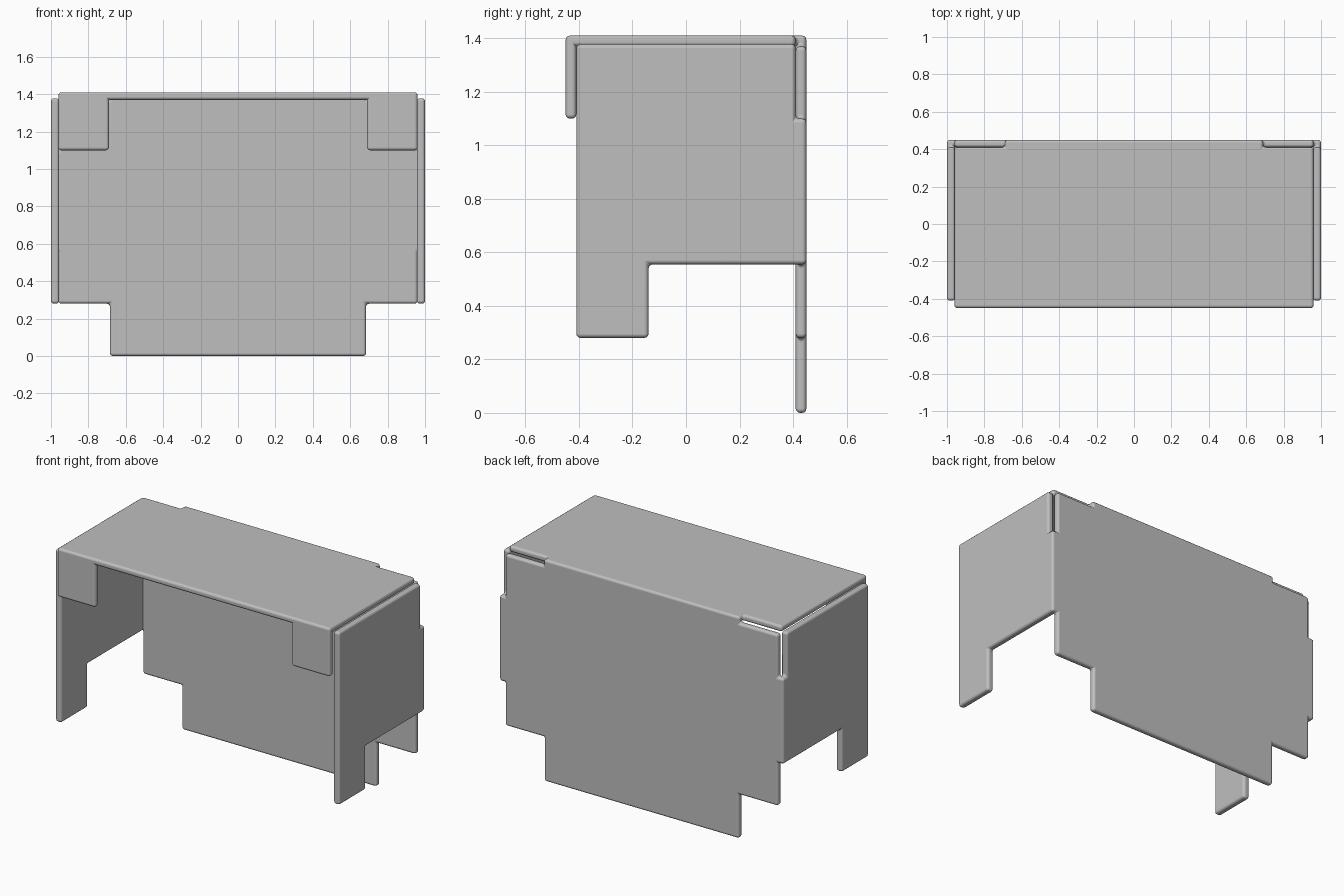
import bpy
import bmesh
import math
from mathutils import Vector

cube = bpy.data.objects.get("Cube")
if cube:
    bpy.data.objects.remove(cube, do_unlink=True)

grey = bpy.data.materials.new("sheet_grey")
grey.use_nodes = True
colour = (0.52, 0.52, 0.52, 1)
grey.diffuse_color = colour
grey.node_tree.nodes["Principled BSDF"].inputs["Base Color"].default_value = colour

# Overall sizes of the folded sheet cover
W, D, H, T = 1.0, 0.45, 1.41, 0.04
INNER_W, INNER_D, INNER_H = W - T, D - T, H - T
TAB_X, TAB_Z = 0.69, 1.1        # corner tabs and reliefs
STEP_Z, FOOT_Z = 0.555, 0.28    # stepped lower edges


def panel(name, outline, place, thickness):
    """Extrude a flat outline; place maps (u, v) to a 3D point."""
    bm = bmesh.new()
    face = bm.faces.new([bm.verts.new(place(u, v)) for u, v in outline])
    result = bmesh.ops.extrude_face_region(bm, geom=[face])
    moved = [g for g in result["geom"] if isinstance(g, bmesh.types.BMVert)]
    bmesh.ops.translate(bm, verts=moved, vec=Vector(thickness))
    bmesh.ops.recalc_face_normals(bm, faces=bm.faces)
    mesh = bpy.data.meshes.new(name)
    bm.to_mesh(mesh)
    bm.free()
    mesh.materials.append(grey)
    obj = bpy.data.objects.new(name, mesh)
    bpy.context.collection.objects.link(obj)

    # Rounded sheet edges
    bevel = obj.modifiers.new("rounded_edges", "BEVEL")
    bevel.width = 0.016
    bevel.segments = 3
    bevel.limit_method = "ANGLE"
    bevel.harden_normals = True
    bpy.ops.object.select_all(action="DESELECT")
    obj.select_set(True)
    bpy.context.view_layer.objects.active = obj
    bpy.ops.object.shade_smooth_by_angle(angle=math.radians(40))
    return obj


def mirrored(half):
    """Complete a symmetric outline from its +x half."""
    return half + [(-u, v) for u, v in reversed(half)]


# Top plate, relieved at the back corners
panel("top_plate",
      mirrored([(INNER_W, -D), (INNER_W, INNER_D), (TAB_X, INNER_D), (TAB_X, D)]),
      lambda x, y: (x, y, INNER_H), (0, 0, T))

# Back plate with stepped bottom and relieved corners
panel("back_plate",
      mirrored([(TAB_X - 0.005, 0), (TAB_X - 0.005, FOOT_Z),
                (INNER_W, FOOT_Z), (INNER_W, STEP_Z), (W, STEP_Z), (W, TAB_Z),
                (INNER_W, TAB_Z), (INNER_W, INNER_H), (TAB_X, INNER_H), (TAB_X, H)]),
      lambda x, z: (x, INNER_D, z), (0, T, 0))

# Side plates with a front leg, and front tabs hanging from the top
side_outline = [(-INNER_D, FOOT_Z), (-0.14, FOOT_Z), (-0.14, STEP_Z), (D, STEP_Z),
                (D, TAB_Z), (INNER_D, TAB_Z), (INNER_D, INNER_H + 0.008),
                (-INNER_D, INNER_H + 0.008)]
tab_outline = [(TAB_X, TAB_Z), (INNER_W, TAB_Z), (INNER_W, H), (TAB_X, H)]
for label, s in (("left", 1), ("right", -1)):
    panel(label + "_side_plate", side_outline,
          lambda y, z: (s * W, y, z), (-s * (T + 0.004), 0, 0))
    panel(label + "_front_tab", tab_outline,
          lambda x, z: (s * x, -D, z), (0, T, 0))
